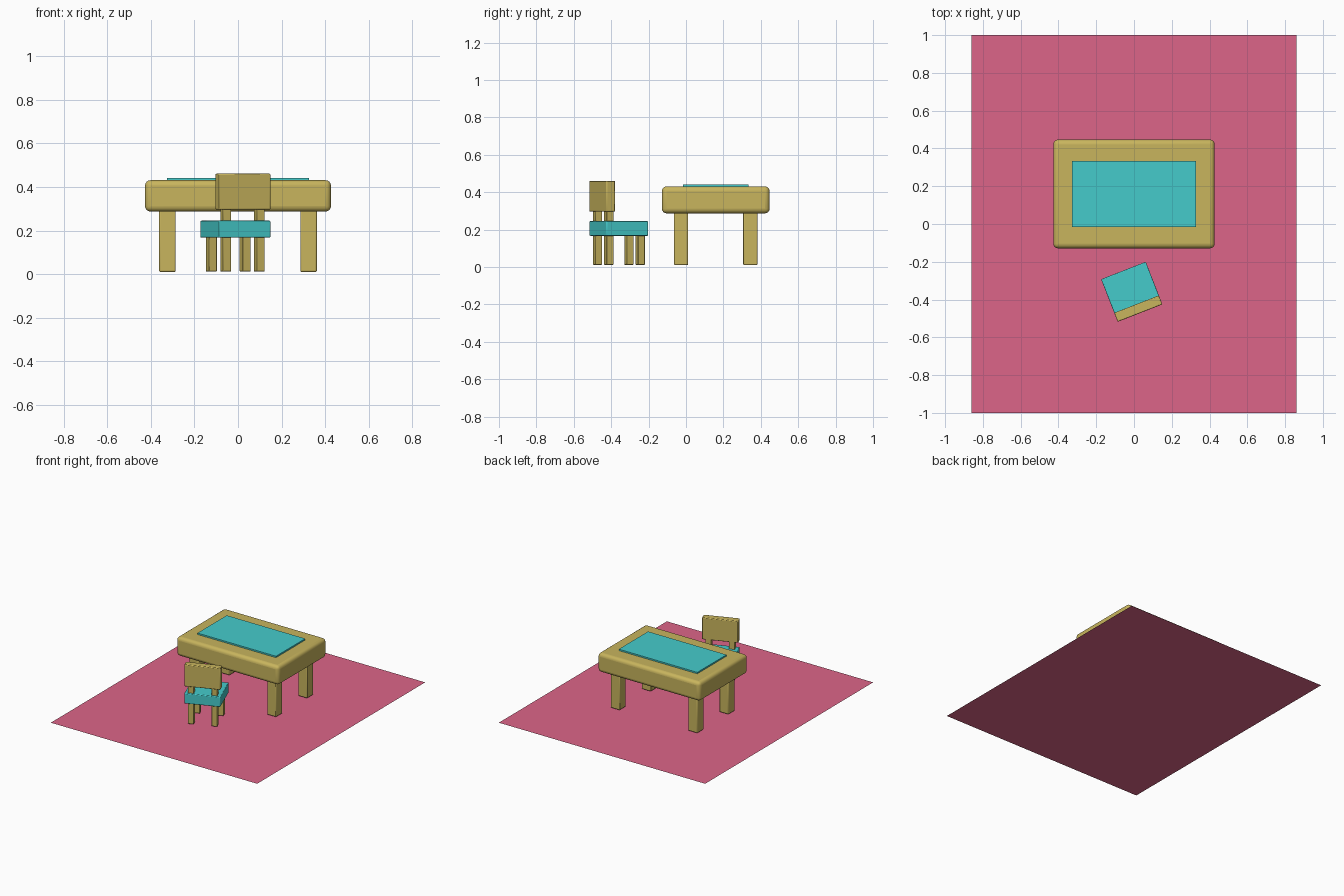
import bpy
from math import radians
from mathutils import Matrix, Vector

if "Cube" in bpy.data.objects:
    bpy.data.objects.remove(bpy.data.objects["Cube"])


def material(name, rgb):
    m = bpy.data.materials.new(name)
    m.diffuse_color = (*rgb, 1)
    m.use_nodes = True
    m.node_tree.nodes["Principled BSDF"].inputs["Base Color"].default_value = m.diffuse_color
    return m


WOOD = material("wood", (0.58, 0.46, 0.11))
TEAL = material("teal", (0.06, 0.60, 0.60))
PINK = material("pink", (0.72, 0.13, 0.25))


def box(name, lo, hi, mat, bevel=0.0, segments=2, frame=Matrix.Identity(4)):
    """Box between two corners, placed in a frame, with optional rounded edges."""
    lo, hi = Vector(lo), Vector(hi)
    bpy.ops.mesh.primitive_cube_add(size=1)
    ob = bpy.context.object
    ob.name = name
    ob.data.transform(Matrix.Translation((lo + hi) / 2) @ Matrix.Diagonal((*(hi - lo), 1)))
    ob.matrix_world = frame
    ob.data.materials.append(mat)
    if bevel:
        mod = ob.modifiers.new("rounding", "BEVEL")
        mod.width = bevel
        mod.segments = segments
        bpy.ops.object.shade_smooth_by_angle(angle=radians(35))
    return ob


# Rug: single flat sheet
bpy.ops.mesh.primitive_plane_add(size=2)
rug = bpy.context.object
rug.name = "rug"
rug.data.transform(Matrix.Diagonal((0.86, 1, 1, 1)))
rug.data.materials.append(PINK)

# Table: thick rounded top, inset mat, four square legs
table = Matrix.Translation((0, 0.159, 0))
box("table_top", (-0.427, -0.288, 0.287), (0.427, 0.288, 0.431), WOOD, 0.025, 4, table)
box("table_mat", (-0.327, -0.174, 0.425), (0.327, 0.174, 0.442), TEAL, frame=table)
for sx, side in ((-1, "left"), (1, "right")):
    for sy, end in ((-1, "front"), (1, "back")):
        x, y, r = sx * 0.324, sy * 0.185, 0.038
        box(f"table_leg_{end}_{side}", (x - r, y - r, 0.01), (x + r, y + r, 0.30),
            WOOD, 0.006, 2, table)

# Chair: turned a little, facing the table
chair = Matrix.Translation((-0.012, -0.359, 0)) @ Matrix.Rotation(radians(21.3), 4, "Z")
box("chair_seat", (-0.127, -0.121, 0.167), (0.127, 0.121, 0.245), TEAL, 0.005, 2, chair)
box("chair_backrest", (-0.127, -0.121, 0.296), (0.127, -0.07, 0.461), WOOD, 0.005, 2, chair)
for sx, side in ((-1, "left"), (1, "right")):
    x, r = sx * 0.083, 0.02
    for y, end in ((0.09, "front"), (-0.09, "back")):
        box(f"chair_leg_{end}_{side}", (x - r, y - r, 0.012), (x + r, y + r, 0.175),
            WOOD, 0.003, 2, chair)
    # Short post joining seat and backrest
    box(f"chair_back_post_{side}", (x - r, -0.09 - r, 0.24), (x + r, -0.09 + r, 0.305),
        WOOD, 0.003, 2, chair)
